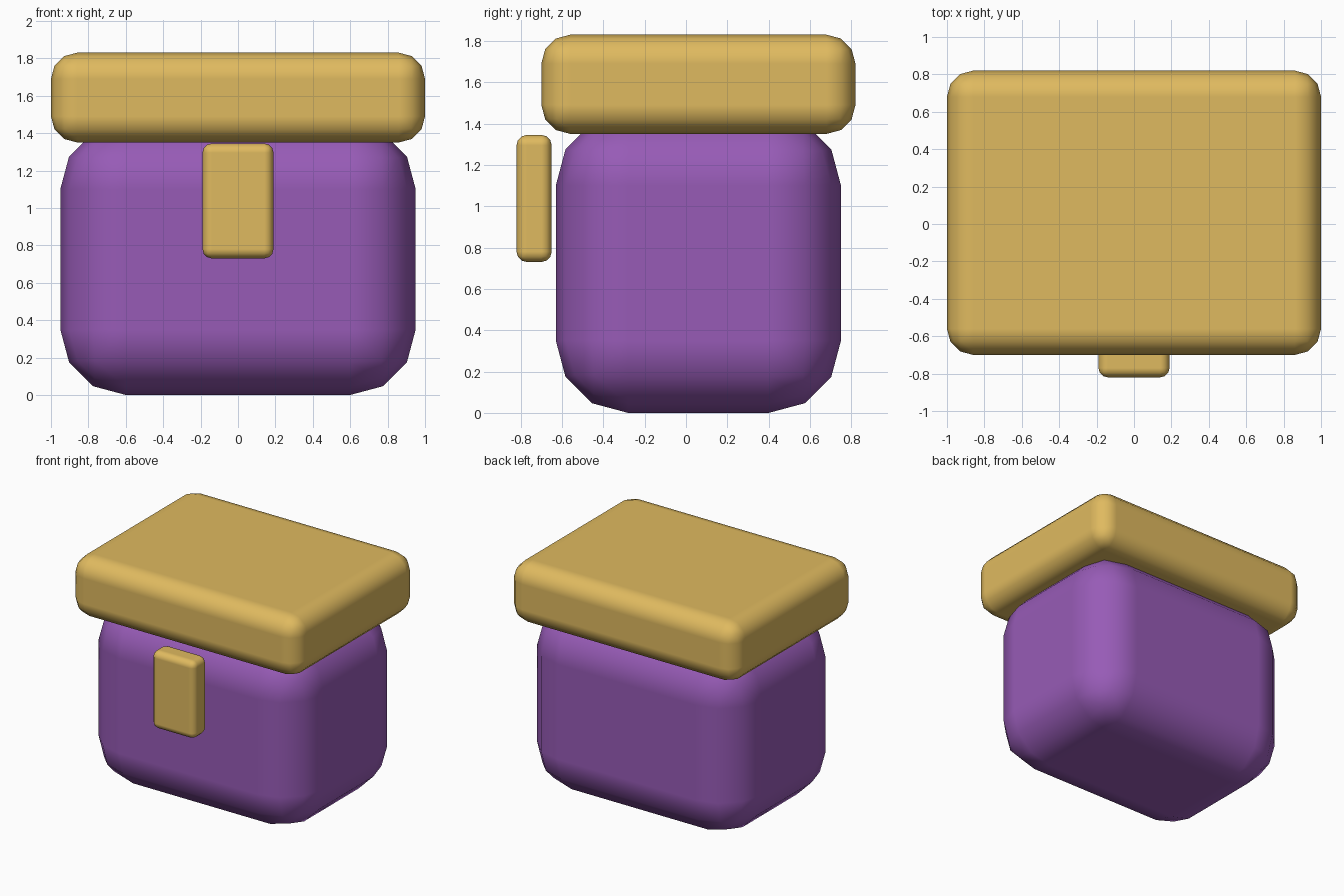
import bpy

if "Cube" in bpy.data.objects:
    bpy.data.objects.remove(bpy.data.objects["Cube"])


def material(name, rgb):
    mat = bpy.data.materials.new(name)
    mat.diffuse_color = (*rgb, 1.0)
    mat.use_nodes = True
    mat.node_tree.nodes["Principled BSDF"].inputs["Base Color"].default_value = mat.diffuse_color
    return mat


def rounded_box(name, low, high, radius, mat):
    """Box between two corners with three-segment rounded edges."""
    centre = [(a + b) / 2 for a, b in zip(low, high)]
    bpy.ops.mesh.primitive_cube_add(size=1, location=centre)
    obj = bpy.context.object
    obj.name = name
    obj.scale = [b - a for a, b in zip(low, high)]
    bpy.ops.object.transform_apply(location=False, rotation=False, scale=True)
    bpy.ops.object.shade_smooth()
    bevel = obj.modifiers.new("rounding", "BEVEL")
    bevel.width = radius
    bevel.segments = 3
    bevel.harden_normals = True
    obj.data.materials.append(mat)
    return obj


gold = material("gold", (0.74, 0.49, 0.115))
purple = material("purple", (0.31, 0.105, 0.47))

# Chest body, its top tucked into the lid
rounded_box("body", (-0.95, -0.63, 0.0), (0.95, 0.75, 1.45), 0.35, purple)
# Overhanging lid
rounded_box("lid", (-1.0, -0.70, 1.35), (1.0, 0.82, 1.83), 0.14, gold)
# Clasp plate hanging in front
rounded_box("clasp", (-0.19, -0.82, 0.73), (0.19, -0.65, 1.345), 0.05, gold)
